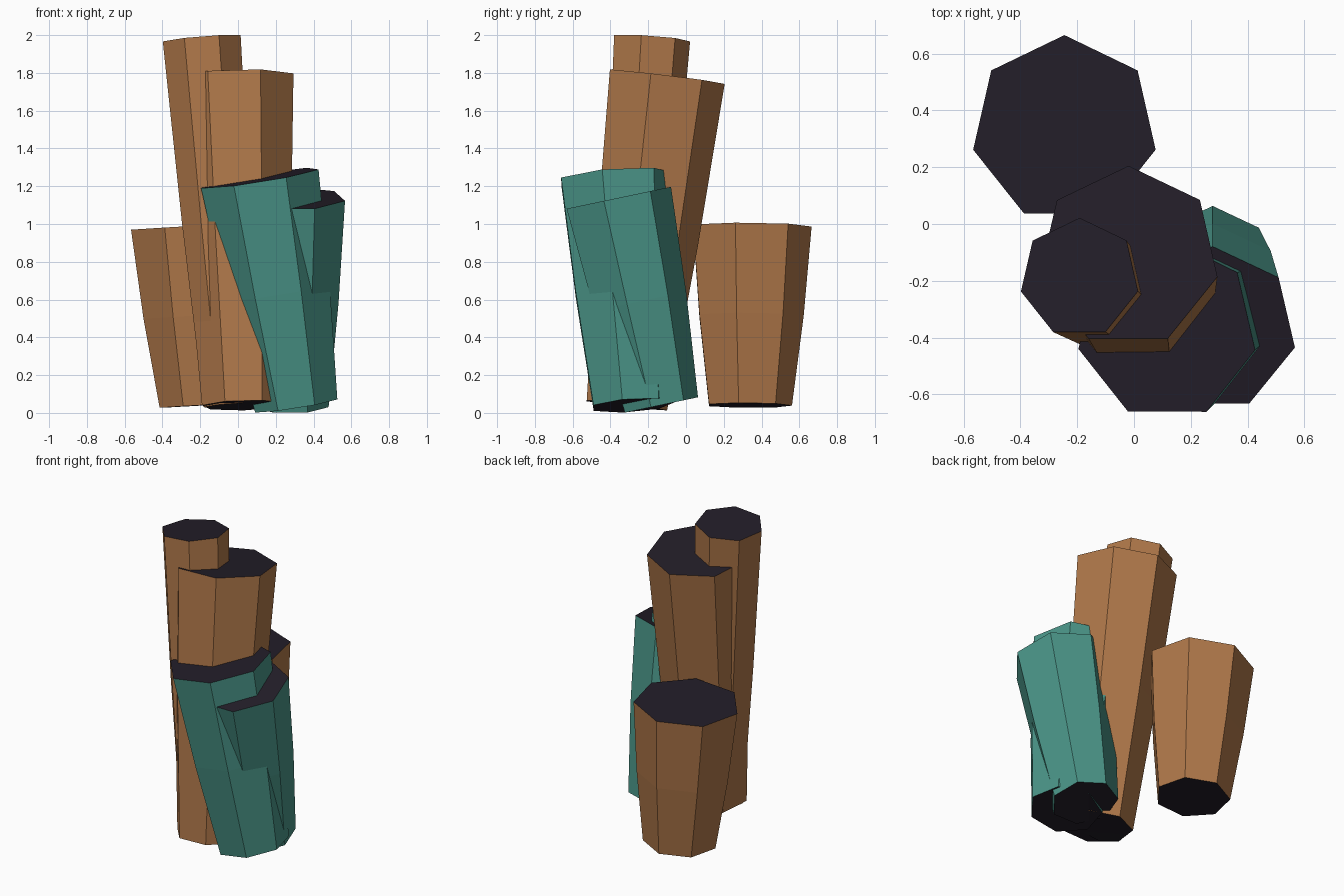
import bpy, bmesh, math
from mathutils import Vector

if "Cube" in bpy.data.objects:
    bpy.data.objects.remove(bpy.data.objects["Cube"])

SIDES = 7
BASE_Z = 0.04


def material(name, rgb):
    m = bpy.data.materials.new(name)
    m.diffuse_color = (*rgb, 1)
    m.use_nodes = True
    m.node_tree.nodes["Principled BSDF"].inputs["Base Color"].default_value = m.diffuse_color
    return m


rust = material("rust", (0.434, 0.188, 0.068))
teal = material("teal", (0.068, 0.296, 0.243))
dark = material("dark_cap", (0.017, 0.013, 0.022))


def column(name, base, top, radius, side_mat):
    """Leaning heptagonal column, flaring upward, with rings square to its axis."""
    base, top = Vector((*base, BASE_Z)), Vector(top)
    axis = top - base
    turn = Vector((0, 0, 1)).rotation_difference(axis)
    bm = bmesh.new()
    rings = []
    for t, scale in ((0, 0.7), (0.5, 0.88), (1, 1)):
        ring = []
        for i in range(SIDES):
            a = math.pi / 2 + math.tau * i / SIDES
            offset = Vector((math.cos(a), math.sin(a), 0)) * radius * scale
            ring.append(bm.verts.new(base + axis * t + turn @ offset))
        rings.append(ring)
    for low, high in zip(rings, rings[1:]):
        for i in range(SIDES):
            j = (i + 1) % SIDES
            bm.faces.new((low[i], low[j], high[j], high[i]))
    # dark end caps
    for cap in (rings[0][::-1], rings[-1]):
        bm.faces.new(cap).material_index = 1
    mesh = bpy.data.meshes.new(name)
    bm.to_mesh(mesh)
    bm.free()
    mesh.materials.append(side_mat)
    mesh.materials.append(dark)
    bpy.context.collection.objects.link(bpy.data.objects.new(name, mesh))


# rust columns: short at the back, thin tallest, wide tall
column("short_back_column", (-0.19, 0.33), (-0.245, 0.335, 0.988), 0.33, rust)
column("tallest_column", (-0.037, -0.316), (-0.192, -0.19, 1.98), 0.212, rust)
column("wide_tall_column", (0.029, -0.324), (-0.02, -0.115, 1.78), 0.322, rust)

# teal columns: leaning left and leaning forward
column("teal_left_leaning_column", (0.308, -0.286), (0.115, -0.37, 1.244), 0.323, teal)
column("teal_forward_leaning_column", (0.277, -0.14), (0.277, -0.37, 1.136), 0.297, teal)
